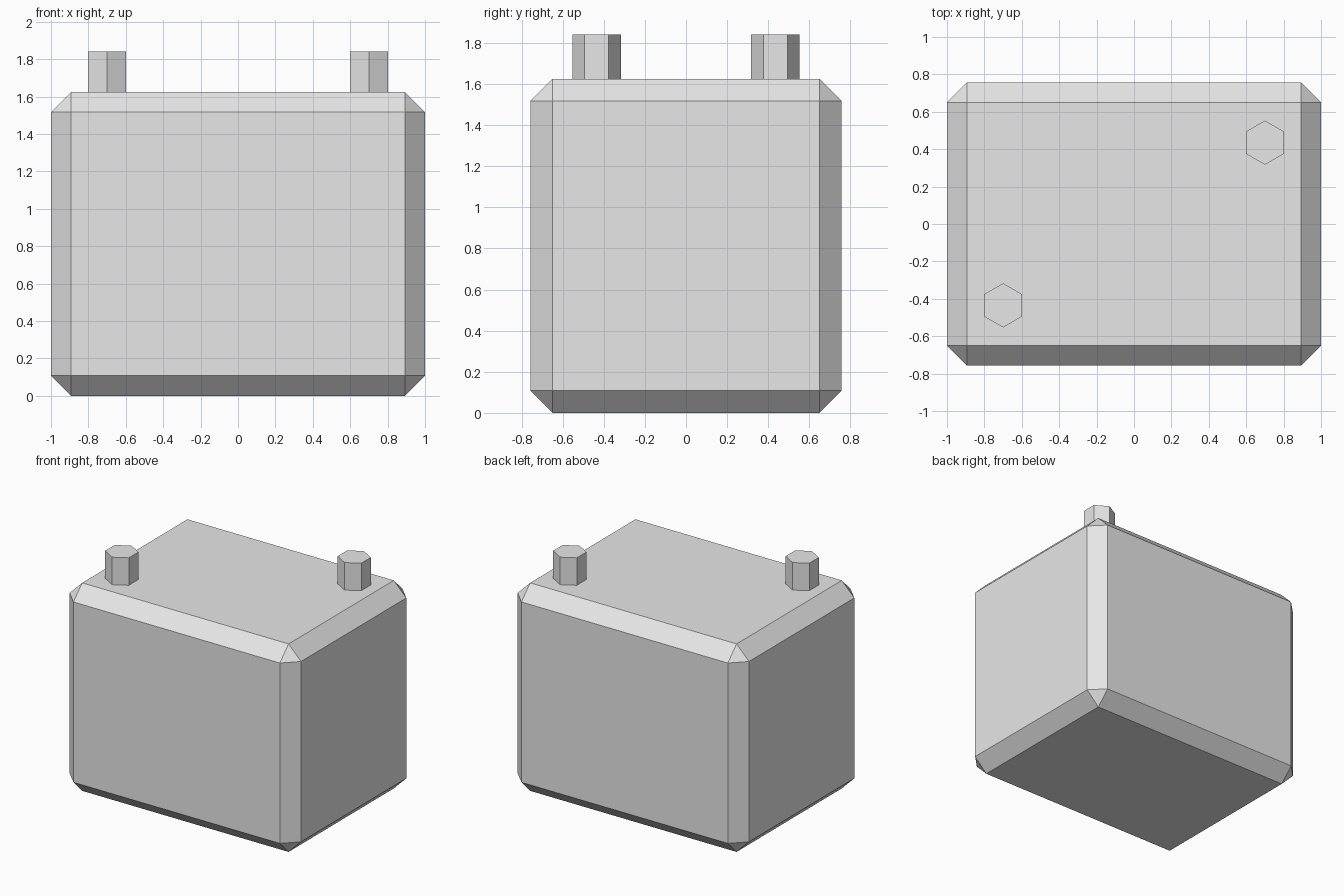
import bpy

# Remove the default cube
default_cube = bpy.data.objects.get("Cube")
if default_cube:
    bpy.data.objects.remove(default_cube, do_unlink=True)

LENGTH, DEPTH, HEIGHT = 2.0, 1.515, 1.625
CHAMFER = 0.108
POST_TOP = 1.84

# Single light grey for the whole model
grey = bpy.data.materials.new("light_grey")
grey.use_nodes = True
colour = (0.8, 0.8, 0.8, 1)
grey.diffuse_color = colour
grey.node_tree.nodes["Principled BSDF"].inputs["Base Color"].default_value = colour

# Case: a box with chamfered edges
bpy.ops.mesh.primitive_cube_add(size=1, location=(0, 0, HEIGHT / 2))
case = bpy.context.object
case.name = "case"
case.scale = (LENGTH, DEPTH, HEIGHT)
bpy.ops.object.transform_apply(location=False, rotation=False, scale=True)
case.data.materials.append(grey)
bevel = case.modifiers.new("chamfer", "BEVEL")
bevel.width = CHAMFER
bevel.segments = 1
bevel.limit_method = "NONE"


# Terminal posts: hexagonal pegs at opposite corners of the lid
def add_post(name, side):
    bottom = HEIGHT - 0.02
    bpy.ops.mesh.primitive_cylinder_add(
        vertices=6, radius=0.118, depth=POST_TOP - bottom,
        location=(side * 0.7, side * 0.435, (POST_TOP + bottom) / 2))
    post = bpy.context.object
    post.name = name
    post.data.materials.append(grey)


add_post("back_left_post", 1)
add_post("front_right_post", -1)
